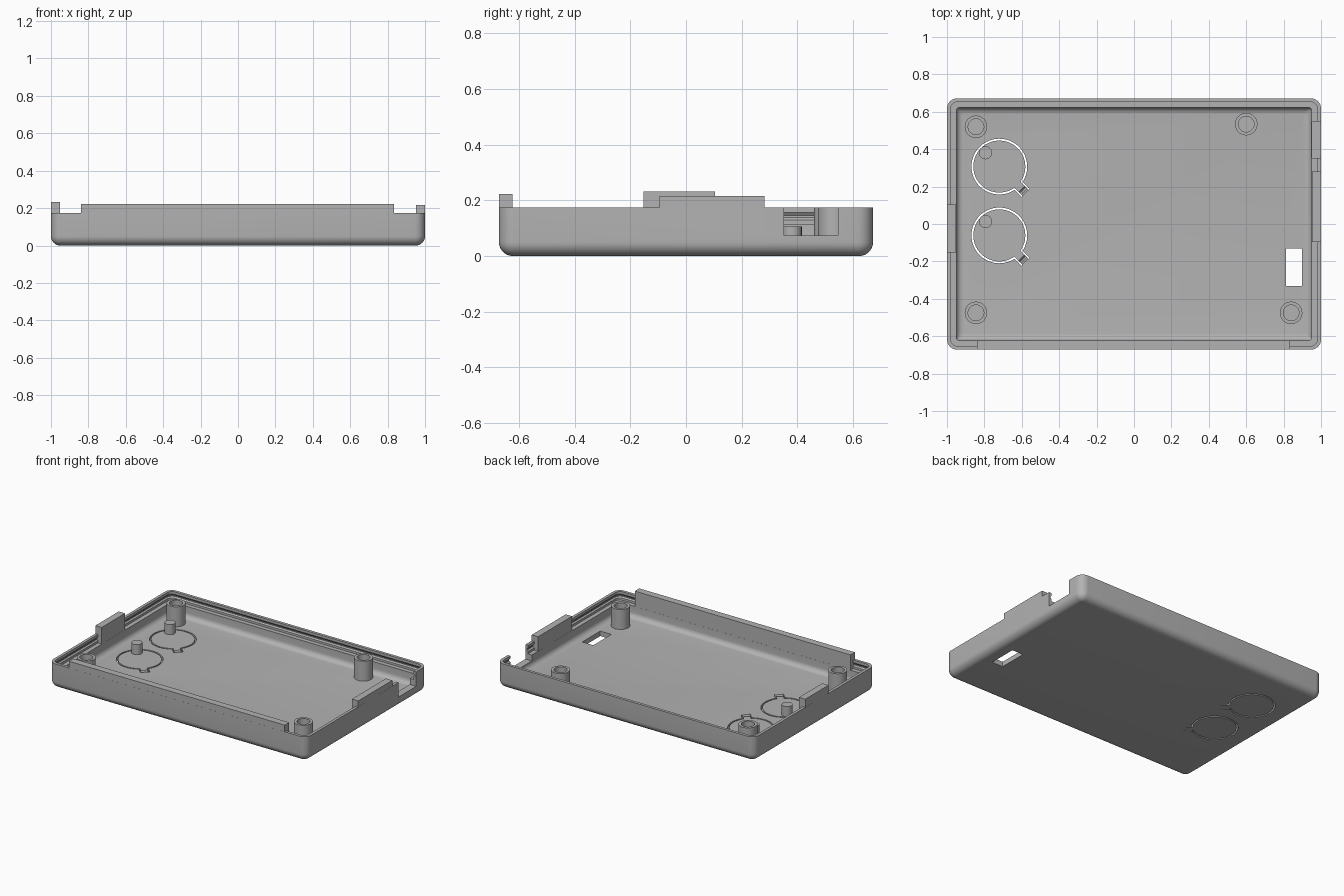
import bpy, bmesh, math
from mathutils import Vector

if "Cube" in bpy.data.objects:
    bpy.data.objects.remove(bpy.data.objects["Cube"])

WX, WY, R = 1.0, 0.672, 0.055      # half sizes, corner radius
RIM, FLOOR = 0.175, 0.035

grey = bpy.data.materials.new("plain grey")
grey.diffuse_color = (0.45, 0.45, 0.45, 1)
grey.use_nodes = True
grey.node_tree.nodes["Principled BSDF"].inputs["Base Color"].default_value = grey.diffuse_color


def make(name, bm):
    bmesh.ops.recalc_face_normals(bm, faces=bm.faces)
    me = bpy.data.meshes.new(name)
    bm.to_mesh(me)
    bm.free()
    me.materials.append(grey)
    ob = bpy.data.objects.new(name, me)
    bpy.context.collection.objects.link(ob)
    return ob


def loft(name, rings, cap=True):
    bm = bmesh.new()
    loops = [[bm.verts.new(p) for p in ring] for ring in rings]
    n = len(loops[0])
    for a, b in zip(loops, loops[1:]):
        for i in range(n):
            bm.faces.new((a[i], a[(i + 1) % n], b[(i + 1) % n], b[i]))
    if cap:
        bm.faces.new(loops[0])
        bm.faces.new(loops[-1])
    return make(name, bm)


def prism(name, outline, z0, z1):
    return loft(name, [[(x, y, z) for x, y in outline] for z in (z0, z1)])


def box(name, x0, x1, y0, y1, z0, z1):
    return prism(name, [(x0, y0), (x1, y0), (x1, y1), (x0, y1)], z0, z1)


def lathe(name, cx, cy, profile, n=40):
    return loft(name, [[(cx + r * math.cos(2 * math.pi * i / n),
                         cy + r * math.sin(2 * math.pi * i / n), z)
                        for i in range(n)] for r, z in profile])


def boolean(target, tool, op):
    m = target.modifiers.new("bool", 'BOOLEAN')
    m.object, m.operation, m.solver = tool, op, 'EXACT'
    bpy.context.view_layer.objects.active = target
    bpy.ops.object.modifier_apply(modifier=m.name)
    bpy.data.objects.remove(tool)


def rounded_ring(inset, z, seg=8):
    r = max(R - inset, 0.015)
    pts = []
    for k, (sx, sy) in enumerate([(1, 1), (-1, 1), (-1, -1), (1, -1)]):
        cx, cy = sx * (WX - inset - r), sy * (WY - inset - r)
        for i in range(seg + 1):
            a = math.pi / 2 * (k + i / seg)
            pts.append((cx + r * math.cos(a), cy + r * math.sin(a), z))
    return pts


# Tray shell: bottom fillet, rim with snap groove, ledge, inner floor fillet
section = []
for i in range(9):
    a = math.pi / 2 * i / 8
    section.append((0.05 * (1 - math.sin(a)), 0.05 * (1 - math.cos(a))))
section += [(0, RIM), (0.02, RIM), (0.02, 0.157), (0.011, 0.145),
            (0.011, 0.138), (0.02, 0.13), (0.02, 0.115), (0.05, 0.115)]
f = 0.035
for i in range(7):
    a = math.pi / 2 * i / 6
    section.append((0.05 + f * (1 - math.cos(a)), FLOOR + f * (1 - math.sin(a))))
tray = loft("tray", [rounded_ring(*p) for p in section])

# Raised tabs on the front, left and right walls
e = 0.0004
for x0, x1, y0, y1, top in [(-0.84, 0.833, -WY + e, -0.6225, 0.222),
                            (-1 + e, -0.9505, -0.153, 0.105, 0.232),
                            (0.9505, 1 - e, -0.095, 0.282, 0.216)]:
    boolean(tray, box("tab", x0, x1, y0, y1, 0.105, top), 'UNION')

# Connector notch in the right wall and slot in the floor
boolean(tray, box("notch", 0.9, 1.1, 0.352, 0.547, 0.073, 0.4), 'DIFFERENCE')
boolean(tray, box("slot", 0.812, 0.898, -0.332, -0.132, -0.1, 0.1), 'DIFFERENCE')

# Flexible buttons: ring slit, two arm slits, hinge groove, and a peg
d = Vector((1, -1)).normalized()
t = Vector((1, 1)).normalized()


def rect(c, u0, u1, v0, v1):
    return [tuple(c + d * u + t * v) for u, v in
            ((u0, v0), (u1, v0), (u1, v1), (u0, v1))]


for k, cy in enumerate((0.307, -0.061)):
    c = Vector((-0.72, cy))
    gap, r, w = 0.17, 0.144, 0.005
    angles = [-math.pi / 4 + gap + (2 * math.pi - 2 * gap) * i / 56 for i in range(57)]
    arc = [(c.x + (r + w) * math.cos(a), c.y + (r + w) * math.sin(a)) for a in angles]
    arc += [(c.x + (r - w) * math.cos(a), c.y + (r - w) * math.sin(a))
            for a in reversed(angles)]
    boolean(tray, prism("ring_slit", arc, -0.1, 0.1), 'DIFFERENCE')
    for s in (-1, 1):
        v = s * 0.0265
        boolean(tray, prism("arm_slit", rect(c, 0.1405, 0.2, v - 0.004, v + 0.004),
                            -0.1, 0.1), 'DIFFERENCE')
    top = [(*p, 0.05) for p in rect(c, 0.162, 0.204, -0.0268, 0.0268)]
    low = [(*p, 0.015) for p in rect(c, 0.178, 0.188, -0.0266, 0.0266)]
    boolean(tray, loft("hinge_groove", [low, top]), 'DIFFERENCE')
    lathe(f"button_peg_{k + 1}", -0.794, cy + 0.074,
          [(0.035, FLOOR - 0.005), (0.035, 0.106)])

# Hollow screw bosses
for k, (x, y) in enumerate([(-0.845, 0.52), (0.6, 0.534), (-0.845, -0.475), (0.84, -0.475)]):
    lathe(f"screw_boss_{k + 1}", x, y,
          [(0.06, FLOOR - 0.005), (0.06, RIM), (0.042, RIM), (0.042, FLOOR + 0.005)])

for ob in bpy.context.collection.objects:
    bpy.ops.object.select_all(action='DESELECT')
    ob.select_set(True)
    bpy.context.view_layer.objects.active = ob
    bpy.ops.object.shade_smooth_by_angle(angle=math.radians(30))
